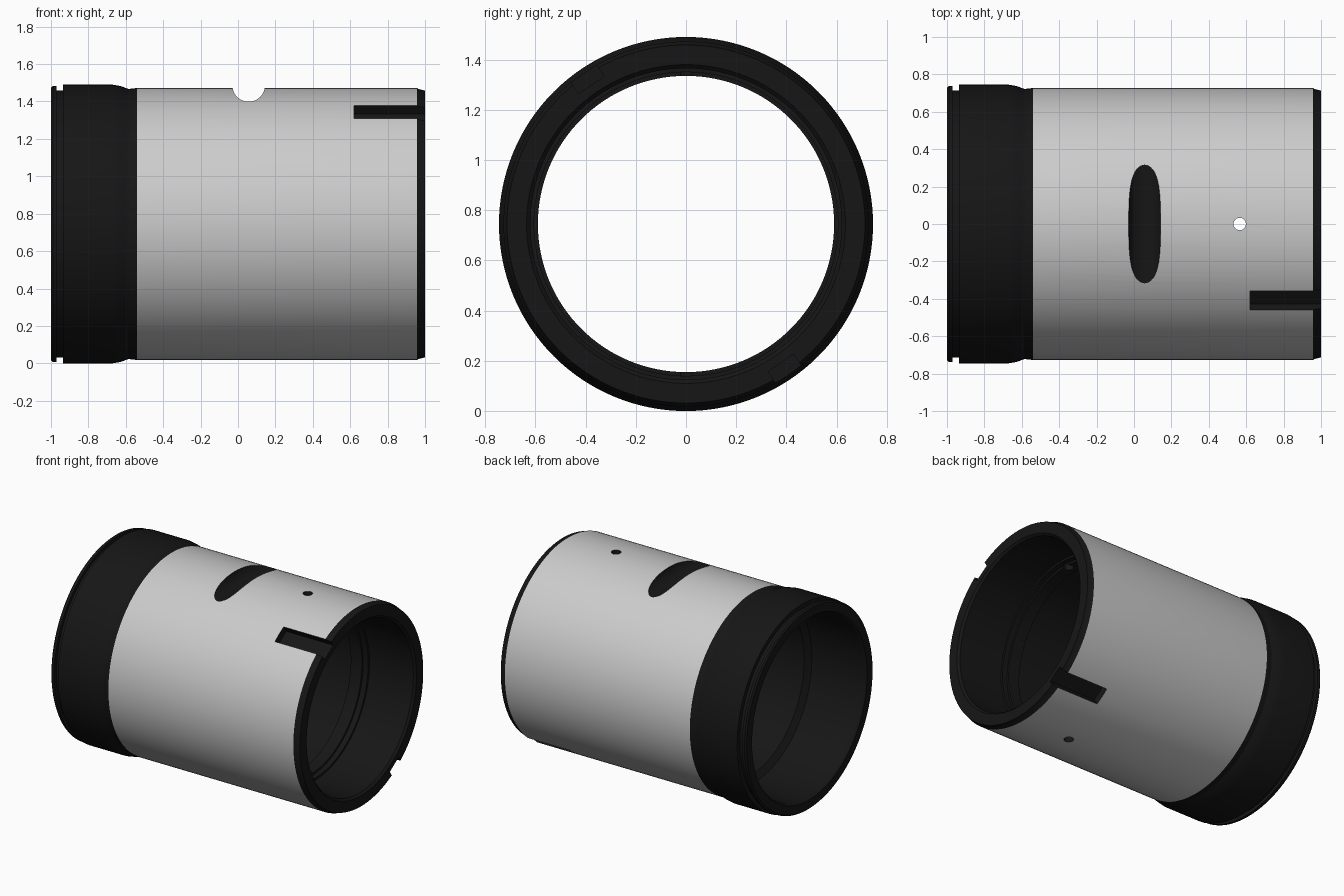
import bpy, bmesh, math
from mathutils import Matrix, Vector

if "Cube" in bpy.data.objects:
    bpy.data.objects.remove(bpy.data.objects["Cube"])

ZC = 0.745      # height of the tube axis
SEG = 128

dark = bpy.data.materials.new("dark")
dark.diffuse_color = (0.008, 0.008, 0.008, 1)
dark.use_nodes = True
dark.node_tree.nodes["Principled BSDF"].inputs["Base Color"].default_value = dark.diffuse_color


def make_object(name, bm):
    mesh = bpy.data.meshes.new(name)
    bm.to_mesh(mesh)
    bm.free()
    mesh.materials.append(None)     # slot 0: plain grey
    mesh.materials.append(dark)     # slot 1: dark
    obj = bpy.data.objects.new(name, mesh)
    bpy.context.collection.objects.link(obj)
    return obj


def cutter(name, bm, matrix):
    bm.transform(matrix)
    for f in bm.faces:
        f.material_index = 1
    obj = make_object(name, bm)
    obj.hide_render = True
    return obj


def cylinder(name, radius, length, matrix):
    bm = bmesh.new()
    bmesh.ops.create_cone(bm, cap_ends=True, segments=48, radius1=radius,
                          radius2=radius, depth=length)
    return cutter(name, bm, matrix)


# Closed wall section (x, radius): outside from left to right, then the bore back
outer = [(-1.0, 0.728), (-0.99, 0.738), (-0.97, 0.738), (-0.97, 0.713),
         (-0.935, 0.713), (-0.935, 0.745), (-0.67, 0.745), (-0.63, 0.738),
         (-0.585, 0.722), (-0.54, 0.727), (0.957, 0.727), (0.965, 0.722), (1.0, 0.713)]
bore = [(1.0, 0.635), (0.985, 0.62), (0.63, 0.62), (0.63, 0.605), (0.59, 0.605),
        (0.59, 0.59), (0.50, 0.59), (0.49, 0.61), (-0.53, 0.61),
        (-0.56, 0.655), (-0.985, 0.655), (-1.0, 0.665)]
profile = outer + bore

# Sleeve body, revolved about the x axis
bm = bmesh.new()
rings = []
for i in range(SEG):
    a = 2 * math.pi * i / SEG
    rings.append([bm.verts.new((x, r * math.sin(a), ZC + r * math.cos(a)))
                  for x, r in profile])
n = len(profile)
for i in range(SEG):
    p, q = rings[i], rings[(i + 1) % SEG]
    for j in range(n):
        k = (j + 1) % n
        f = bm.faces.new((p[j], p[k], q[k], q[j]))
        f.material_index = 0 if j == 9 else 1   # only the ground outer face is grey
bmesh.ops.recalc_face_normals(bm, faces=bm.faces)
sleeve = make_object("sleeve", bm)

# Cross groove over the top, and the pin hole through both walls
cutters = [
    cylinder("cross_groove_cutter", 0.087, 1.2,
             Matrix.Translation((0.057, 0, 1.486)) @ Matrix.Rotation(math.pi / 2, 4, 'X')),
    cylinder("pin_hole_cutter", 0.033, 2.0, Matrix.Translation((0.565, 0, ZC))),
]

# Two opposite keyways open at the right end
for k in range(2):
    bm = bmesh.new()
    bmesh.ops.create_cube(bm, size=1)
    m = (Matrix.Translation((0, 0, ZC))
         @ Matrix.Rotation(math.radians(34.3) + k * math.pi, 4, 'X')
         @ Matrix.Translation((0.86, 0, 0.77))
         @ Matrix.Diagonal(Vector((0.48, 0.123, 0.2, 1))))
    cutters.append(cutter(f"keyway_cutter_{k + 1}", bm, m))

bpy.context.view_layer.objects.active = sleeve
sleeve.select_set(True)
for c in cutters:
    mod = sleeve.modifiers.new(c.name, 'BOOLEAN')
    mod.operation = 'DIFFERENCE'
    mod.solver = 'EXACT'
    mod.object = c
    bpy.ops.object.modifier_apply(modifier=mod.name)
for c in cutters:
    bpy.data.objects.remove(c)

bpy.ops.object.shade_smooth_by_angle(angle=math.radians(25))
